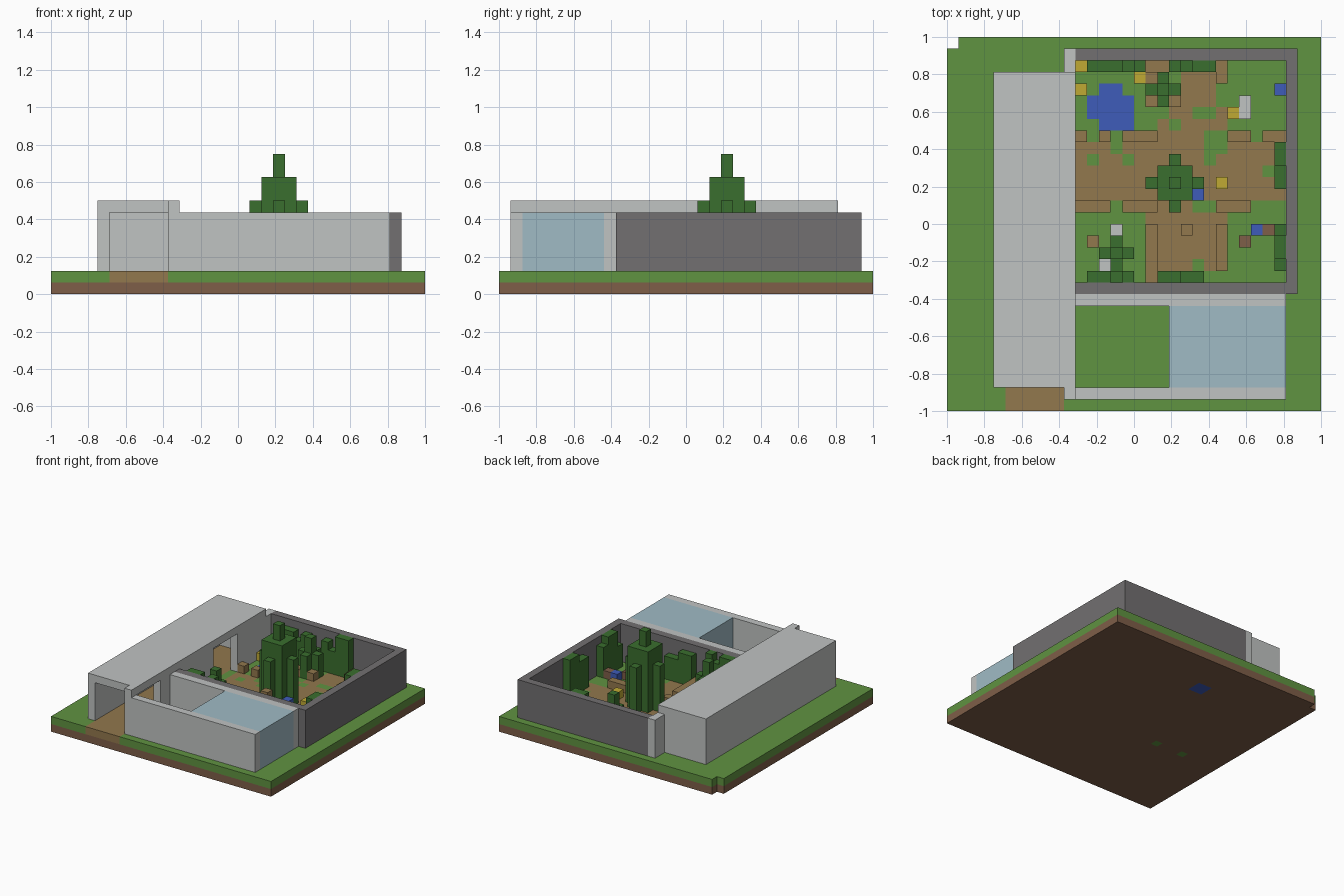
import bpy, bmesh

if "Cube" in bpy.data.objects:
    bpy.data.objects.remove(bpy.data.objects["Cube"], do_unlink=True)

U = 2 / 32  # one block


def material(name, rgb):
    lin = [((c / 255 + 0.055) / 1.055) ** 2.4 for c in rgb] + [1]
    m = bpy.data.materials.new(name)
    m.use_nodes = True
    m.diffuse_color = lin
    m.node_tree.nodes["Principled BSDF"].inputs["Base Color"].default_value = lin
    return m


GRASS = material("grass_green", (96, 147, 65))
DIRT = material("dirt_brown", (126, 94, 72))
PATH = material("path_tan", (146, 120, 77))
WATER = material("water_blue", (62, 92, 186))
GLASS = material("pale_glass_blue", (160, 187, 197))
STONE = material("light_stone", (192, 195, 194))
DARK = material("dark_stone", (114, 112, 113))
LEAF = material("leaf_green", (58, 110, 46))
GOLD = material("flower_yellow", (192, 170, 52))


def finish(name, bm, mats):
    me = bpy.data.meshes.new(name)
    bm.to_mesh(me)
    bm.free()
    for m in mats:
        me.materials.append(m)
    ob = bpy.data.objects.new(name, me)
    bpy.context.collection.objects.link(ob)


def pos(i, j, k):
    return (i * U - 1, j * U - 1, k * U)


def columns(name, mats, cells, base=2):
    """Block columns {(i, j): (top, material)}, with hidden inner sides left out."""
    bm = bmesh.new()

    def quad(pts, mat):
        bm.faces.new([bm.verts.new(pos(*p)) for p in pts]).material_index = mat

    for (i, j), (h, mat) in cells.items():
        ring = [(i, j), (i + 1, j), (i + 1, j + 1), (i, j + 1)]
        quad([(*p, h) for p in ring], mat)
        quad([(*p, base) for p in reversed(ring)], mat)
        for n, step in enumerate([(0, -1), (1, 0), (0, 1), (-1, 0)]):
            low = cells.get((i + step[0], j + step[1]), (base, 0))[0]
            if low < h:
                a, b = ring[n], ring[(n + 1) % 4]
                quad([(*a, low), (*b, low), (*b, h), (*a, h)], mat)
    bmesh.ops.remove_doubles(bm, verts=bm.verts, dist=U / 100)
    finish(name, bm, mats)


def cells(h, *areas, mat=0):
    """Columns of height h over rectangles (i0, i1, j0, j1), end cells included."""
    return {(i, j): (h, mat) for i0, i1, j0, j1 in areas
            for i in range(i0, i1 + 1) for j in range(j0, j1 + 1)}


def spots(h, *places):
    """Single columns of height h."""
    return {p: (h, 0) for p in places}


def box(name, mat, x, y, z):
    bm = bmesh.new()
    bmesh.ops.create_cube(bm, size=1)
    for v in bm.verts:
        v.co = pos(*[r[0] if c < 0 else r[1] for c, r in zip(v.co, (x, y, z))])
    finish(name, bm, [mat])


# Dirt layer, with the pond bed and two grassy blocks set into it
dirt = cells(1, (0, 31, 0, 31))
dirt.update(cells(1, (13, 14, 25, 26), mat=1))
dirt.update(cells(1, (5, 5, 12, 12), (9, 9, 12, 12), mat=2))

# Turf layer: grass, then paths, grass patches on the paths, and the pond
turf = cells(2, (0, 31, 0, 31))
turf.update(cells(
    2, (5, 9, 0, 27), (11, 28, 17, 23), (17, 23, 11, 16), (20, 22, 24, 28),
    (19, 19, 25, 25), (23, 23, 24, 25), (18, 18, 24, 24), (17, 18, 29, 29), mat=1))
turf.update(cells(
    2, (12, 12, 23, 23), (14, 14, 22, 23), (22, 23, 22, 23), (26, 26, 23, 23),
    (12, 12, 21, 21), (15, 15, 21, 21), (22, 22, 21, 21), (27, 27, 20, 20),
    (14, 14, 17, 17), (21, 22, 17, 17), (26, 28, 17, 17), (21, 21, 12, 12),
    (22, 23, 11, 11), (21, 22, 25, 25)))
turf.update(cells(2, (13, 14, 27, 27), (12, 15, 25, 26), (13, 15, 24, 24), mat=2))

# The back right corner block is missing from both layers
for layer in (dirt, turf):
    del layer[0, 31]
columns("dirt_layer", [DIRT, WATER, GRASS], dirt, 0)
columns("turf_layer", [GRASS, PATH, WATER], turf, 1)

# Covered corridor with doorways to the garden and the side room
box("corridor_roof", STONE, (4, 11), (2, 29), (7, 8))
box("corridor_outer_wall", STONE, (4, 5), (2, 29), (2, 7))
box("corridor_back_wall", STONE, (5, 10), (28, 29), (2, 7))
box("corridor_front_pier", STONE, (10, 11), (1, 2), (2, 8))
box("corridor_middle_wall", STONE, (10, 11), (7, 18), (2, 7))
box("corridor_rear_wall", STONE, (10, 11), (23, 31), (2, 7))

# Dark garden wall
box("garden_front_wall", DARK, (11, 30), (10, 11), (2, 7))
box("garden_back_wall", DARK, (11, 30), (30, 31), (2, 7))
box("garden_side_wall", DARK, (29, 30), (11, 30), (2, 7))

# Side room with its glass block
box("room_front_wall", STONE, (11, 29), (1, 2), (2, 7))
box("room_back_wall", STONE, (11, 29), (9, 10), (2, 7))
box("glass_block", GLASS, (19, 29), (2, 9), (2, 7))

# Large tree: stepped diamond
tree = {}
for a in range(-2, 3):
    for b in range(-2, 3):
        if abs(a) + abs(b) <= 2:
            tree[19 + a, 19 + b] = (12 - 2 * max(abs(a), abs(b)), 0)
columns("large_tree", [LEAF], tree)

# Small trees: plus shapes
for name, i, j in (("back_small_tree", 18, 27), ("front_small_tree", 14, 13)):
    arms = cells(5, (i - 1, i + 1, j, j), (i, i, j - 1, j + 1))
    columns(name, [LEAF], arms | spots(7, (i, j)))

# Hedges along the garden walls
columns("back_hedge", [LEAF],
        cells(6, (12, 14, 29, 29), (16, 16, 29, 29), (19, 19, 29, 29))
        | spots(5, (15, 29), (20, 29)) | spots(7, (21, 29), (22, 29)))
columns("side_hedge", [LEAF],
        cells(7, (28, 28, 21, 22), (28, 28, 13, 14))
        | cells(6, (28, 28, 19, 20), (28, 28, 15, 15)) | spots(5, (28, 12)))
columns("front_hedge", [LEAF],
        cells(7, (12, 13, 11, 11), (15, 15, 11, 11))
        | cells(6, (14, 14, 11, 11), (18, 19, 11, 11)) | cells(5, (20, 21, 11, 11)))

# Low wooden edging, posts and stumps
columns("path_edging", [PATH],
        cells(3, (15, 17, 23, 23), (24, 25, 23, 23), (27, 28, 23, 23),
              (11, 13, 17, 17), (15, 17, 17, 17), (23, 25, 17, 17),
              (17, 17, 11, 15), (23, 23, 12, 15), (23, 23, 28, 29))
        | spots(3, (11, 23), (13, 23), (17, 28), (17, 26), (19, 26)))
columns("wooden_posts", [PATH], spots(3, (12, 14)) | spots(5, (20, 15)))
columns("dark_stumps", [DIRT], spots(3, (25, 14), (27, 15)))

# Flowers and stones
columns("yellow_flowers", [GOLD],
        spots(3, (11, 29), (11, 27), (16, 28), (24, 25), (23, 19)))
columns("blue_flowers", [WATER], spots(3, (28, 27), (21, 18), (26, 15)))
columns("garden_stones", [STONE], spots(3, (25, 25), (25, 26), (14, 15), (13, 12)))
